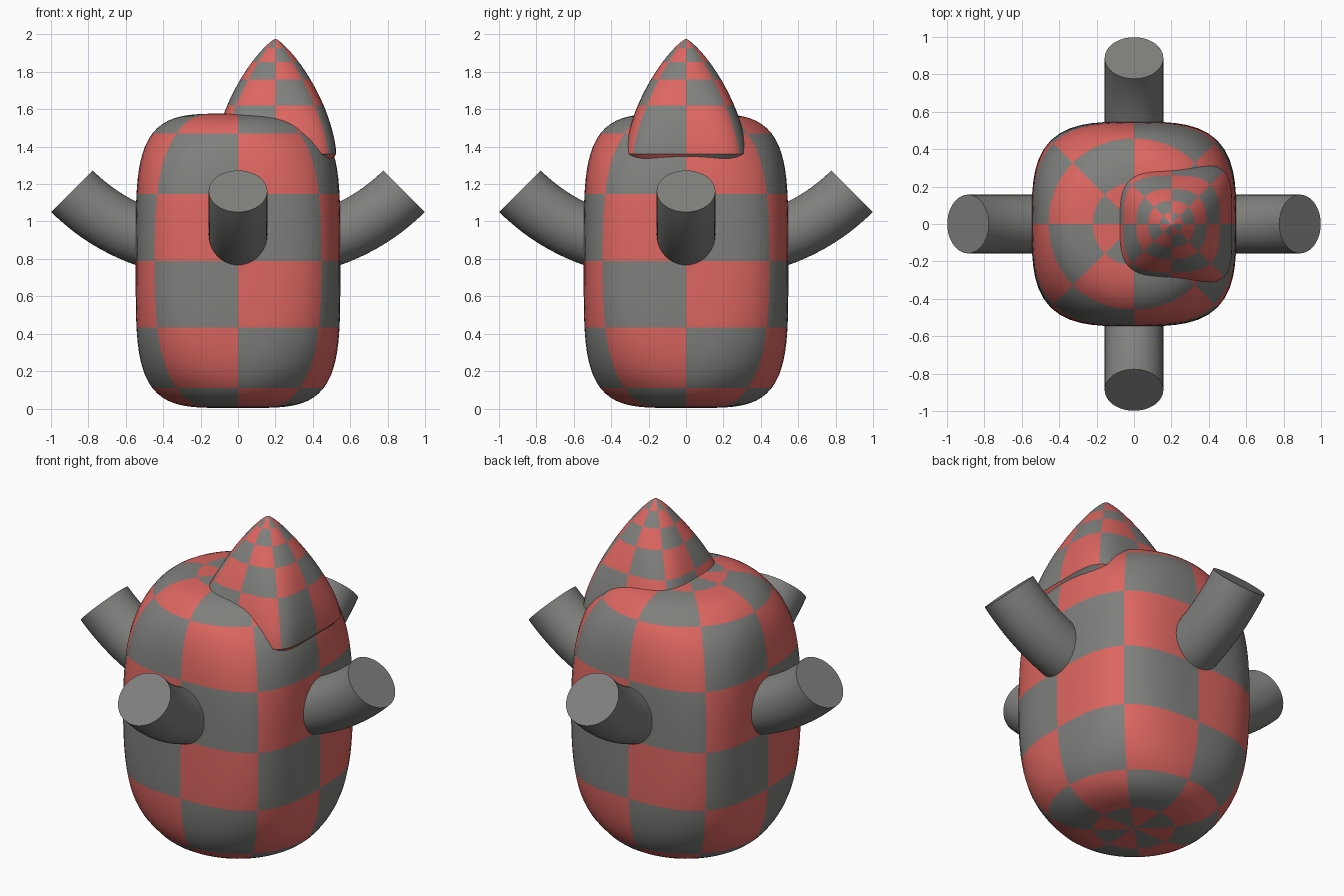
import bpy, bmesh
from math import sin, cos, pi, radians

if "Cube" in bpy.data.objects:
    bpy.data.objects.remove(bpy.data.objects["Cube"])


def material(name, rgb):
    m = bpy.data.materials.new(name)
    m.diffuse_color = (*rgb, 1)
    m.use_nodes = True
    m.node_tree.nodes["Principled BSDF"].inputs["Base Color"].default_value = m.diffuse_color
    return m


RED = material("coral red", (0.73, 0.135, 0.12))
GREY = material("warm grey", (0.215, 0.215, 0.205))
STEPS = 8      # subdivisions inside one checker square
SECTORS = 8    # checker squares around the axis


def link(name, bm, mats):
    bmesh.ops.remove_doubles(bm, verts=bm.verts, dist=1e-5)
    bmesh.ops.recalc_face_normals(bm, faces=bm.faces)
    me = bpy.data.meshes.new(name)
    bm.to_mesh(me)
    bm.free()
    for m in mats:
        me.materials.append(m)
    ob = bpy.data.objects.new(name, me)
    bpy.context.collection.objects.link(ob)
    bpy.context.view_layer.objects.active = ob
    ob.select_set(True)
    bpy.ops.object.shade_smooth_by_angle(angle=radians(40))
    ob.select_set(False)
    return ob


def skin(bm, rings, rule):
    """Join rings of vertices with quads; rule(row, column) picks the colour."""
    n = len(rings[0])
    for i in range(len(rings) - 1):
        for j in range(n):
            k = (j + 1) % n
            f = bm.faces.new((rings[i][j], rings[i][k], rings[i + 1][k], rings[i + 1][j]))
            f.material_index = rule(i, j)


def checker_solid(name, bounds, profile, cx, phase):
    """Rounded-square solid: profile(s) gives radius, height and squareness."""
    params = []
    for a, b in zip(bounds, bounds[1:]):
        params += [a + (b - a) * k / STEPS for k in range(STEPS)]
    params.append(bounds[-1])
    bm = bmesh.new()
    rings = []
    n = SECTORS * STEPS
    for s in params:
        r, z, p = profile(s)
        ring = []
        for j in range(n):
            a = 2 * pi * j / n
            c, d = cos(a), sin(a)
            q = r * (abs(c) ** p + abs(d) ** p) ** (-1 / p)
            ring.append(bm.verts.new((cx + q * c, q * d, z)))
        rings.append(ring)
    skin(bm, rings, lambda i, j: (i // STEPS + j // STEPS + phase) % 2)
    return link(name, bm, [RED, GREY])


# Body: tall rounded block, square at the middle and round at the ends
def body_profile(deg):
    c, s = max(cos(radians(deg)), 0), sin(radians(deg))
    if abs(deg) == 90:
        c = 0
    e = 4.3
    k = (c ** e + abs(s) ** e) ** (-1 / e)
    t = min(1, (abs(s * k) / 0.87) ** 2)
    return 0.547 * c * k, 0.79 + 0.787 * s * k, 3.4 - 1.35 * t


checker_solid("body", [-90, -68, -46, -24.5, 0, 24.5, 46, 68, 90], body_profile, 0, 1)


# Horn: pointed cap set off-centre on top, squarer towards its base
def horn_profile(t):
    if t < 0:
        return 0.325 + 0.5 * t, 1.36 + 0.62 * t, 5
    return 0.325 * (1 - t ** 1.6) ** 0.8, 1.36 + 0.617 * t, 2 + 3 * (1 - t) ** 1.5


checker_solid("horn", [-0.12, 0, 0.42, 0.645, 0.80, 0.92, 1], horn_profile, 0.2, 1)


# Arms: four upward-curving round tubes with flat ends
BEND, TUBE, SIDES = 1.04, 0.157, 48
for k, side in enumerate(("right", "back", "left", "front")):
    turn = k * pi / 2
    bm = bmesh.new()
    rings = []
    for i in range(17):
        a = radians(8 + 37 * i / 16)
        ring = []
        for j in range(SIDES):
            b = 2 * pi * j / SIDES
            rad = BEND + TUBE * cos(b)
            x, y = 0.152 + rad * sin(a), TUBE * sin(b)
            ring.append(bm.verts.new((x * cos(turn) - y * sin(turn),
                                      x * sin(turn) + y * cos(turn),
                                      1.897 - rad * cos(a))))
        rings.append(ring)
    skin(bm, rings, lambda i, j: 0)
    bm.faces.new(rings[0])
    bm.faces.new(rings[-1])
    link(side + "_arm", bm, [GREY])
